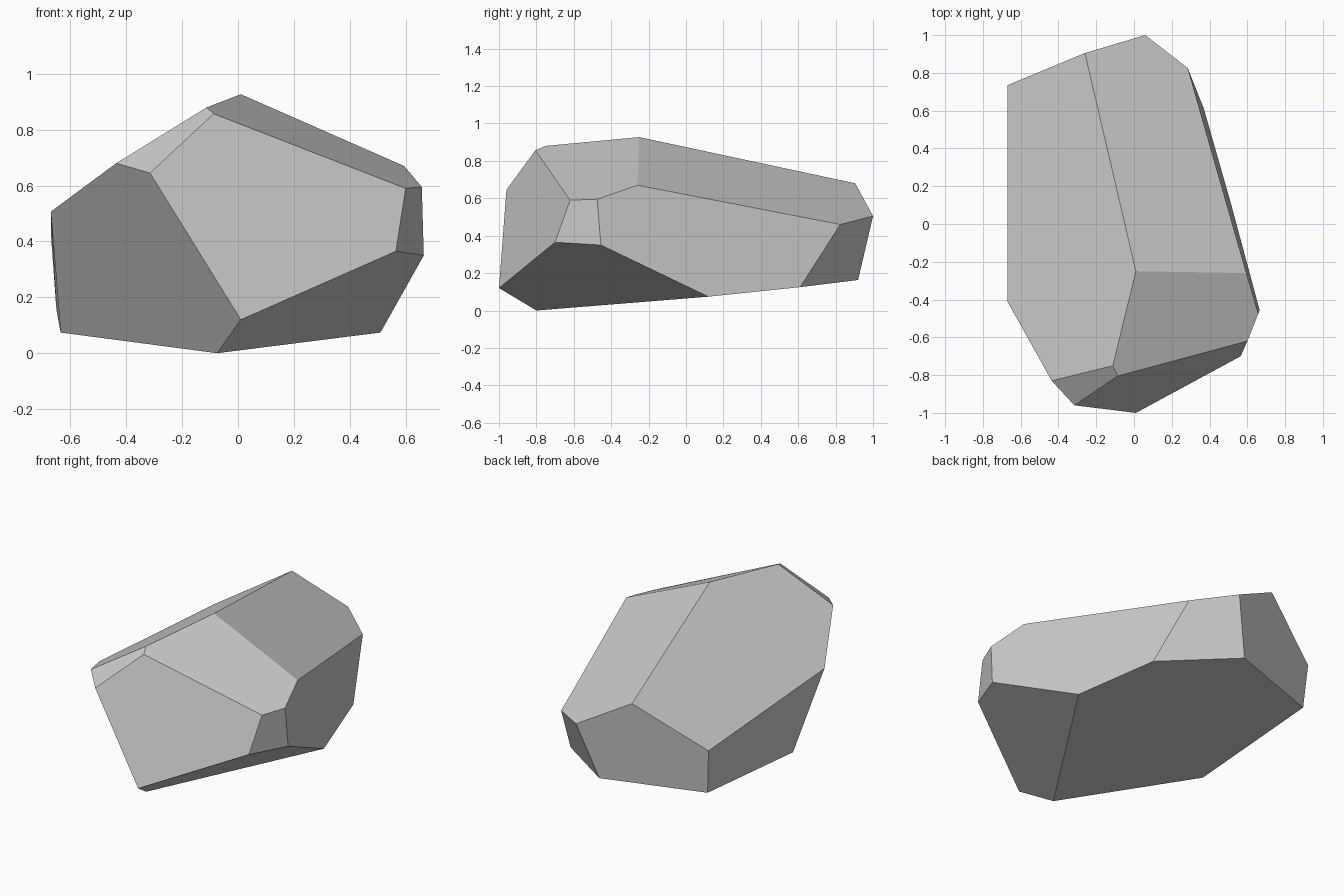
import bpy
import bmesh
import math

cube = bpy.data.objects.get("Cube")
if cube:
    bpy.data.objects.remove(cube, do_unlink=True)

# One flat stone colour
stone = bpy.data.materials.new("stone grey")
stone.use_nodes = True
colour = (0.6, 0.6, 0.6, 1.0)
stone.diffuse_color = colour
stone.node_tree.nodes["Principled BSDF"].inputs["Base Color"].default_value = colour

# Corners of the faceted boulder
base = [(-0.075, -0.80, 0.0), (0.51, 0.12, 0.074), (0.37, 0.61, 0.125),
        (-0.045, 0.92, 0.163), (-0.65, 0.715, 0.155), (-0.635, -0.15, 0.074)]
waist = [(0.01, -1.0, 0.12), (0.565, -0.70, 0.365), (0.665, -0.455, 0.35),
         (0.285, 0.825, 0.46), (0.06, 1.0, 0.505), (-0.67, 0.735, 0.43),
         (-0.67, -0.41, 0.507)]
crown = [(0.60, -0.62, 0.59), (0.658, -0.475, 0.595), (0.595, -0.26, 0.67),
         (-0.26, 0.905, 0.68), (0.01, -0.25, 0.927), (-0.112, -0.75, 0.88),
         (-0.087, -0.805, 0.857), (-0.436, -0.83, 0.68), (-0.315, -0.96, 0.645)]

# Wrap the corners in a hull and merge near-coplanar triangles into facets
bm = bmesh.new()
for corner in base + waist + crown:
    bm.verts.new(corner)
bmesh.ops.convex_hull(bm, input=bm.verts[:])
bmesh.ops.dissolve_limit(bm, angle_limit=math.radians(5),
                         verts=bm.verts[:], edges=bm.edges[:])
bmesh.ops.recalc_face_normals(bm, faces=bm.faces[:])

mesh = bpy.data.meshes.new("boulder")
bm.to_mesh(mesh)
bm.free()
mesh.materials.append(stone)
boulder = bpy.data.objects.new("boulder", mesh)
bpy.context.collection.objects.link(boulder)
